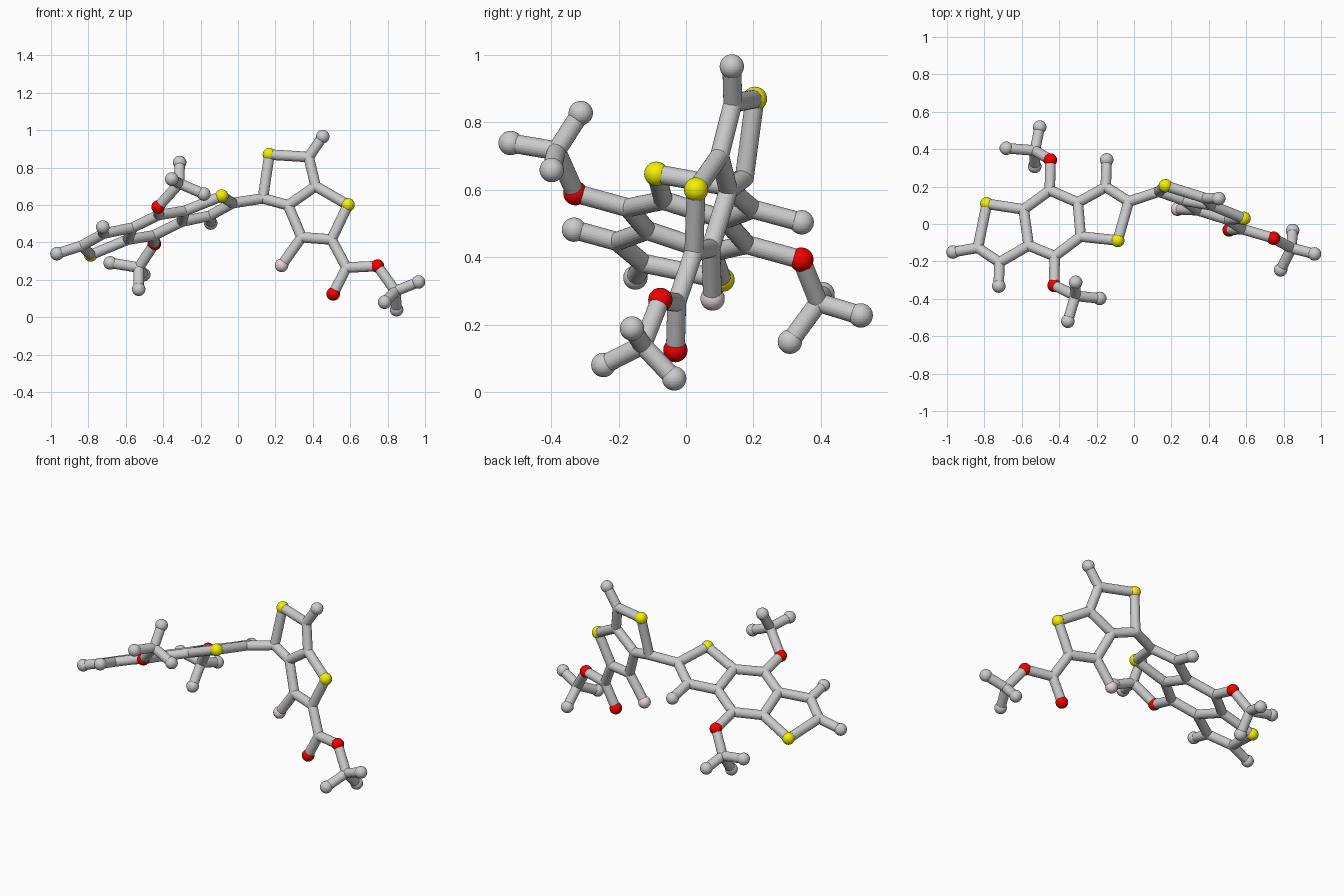
import bpy, bmesh
from mathutils import Vector, Matrix

if "Cube" in bpy.data.objects:
    bpy.data.objects.remove(bpy.data.objects["Cube"])

STICK_R, BALL_R = 0.028, 0.036


def material(name, rgb):
    m = bpy.data.materials.new(name)
    m.diffuse_color = (*rgb, 1)
    m.use_nodes = True
    m.node_tree.nodes["Principled BSDF"].inputs["Base Color"].default_value = m.diffuse_color
    return m


YELLOW = material("yellow", (0.9, 0.88, 0.0))
RED = material("red", (0.9, 0.0, 0.0))
PINK = material("pale_pink", (0.8, 0.67, 0.69))


def finish(name, bm, mat=None):
    me = bpy.data.meshes.new(name)
    bm.to_mesh(me)
    bm.free()
    ob = bpy.data.objects.new(name, me)
    bpy.context.collection.objects.link(ob)
    if mat:
        me.materials.append(mat)
    return ob


def ball(name, pos, r, mat=None):
    bm = bmesh.new()
    bmesh.ops.create_uvsphere(bm, u_segments=32, v_segments=20, radius=r,
                              matrix=Matrix.Translation(pos))
    finish(name, bm, mat)


def stick(name, a, b):
    d = b - a
    bm = bmesh.new()
    rot = d.to_track_quat('Z', 'Y').to_matrix().to_4x4()
    bmesh.ops.create_cone(bm, cap_ends=True, segments=24, radius1=STICK_R, radius2=STICK_R,
                          depth=d.length, matrix=Matrix.Translation((a + b) / 2) @ rot)
    finish(name, bm)


def flat_left(x, y):       # plane of the long three-ring unit
    return Vector((x, y, 0.654 + 0.369 * x - 0.283 * y))


def flat_right(x, z):      # plane of the upright two-ring unit
    return Vector((x, 0.0993 - 0.3006 * x + 0.179 * z, z))


P = {}
# three-ring unit; first letter: c joint, t grey tip, s sulfur, o oxygen, f fluorine
for n, x, y in [
    ("s1", -.787, .108), ("c1", -.835, -.127), ("c2", -.72, -.205), ("c3", -.563, -.115),
    ("c4", -.59, .078), ("c5", -.45, .18), ("c6", -.30, .115), ("c7", -.285, -.067),
    ("c8", -.424, -.172), ("c9", -.151, .198), ("c10", -.028, .12), ("s2", -.087, -.088),
    ("t1", -.968, -.15), ("t2", -.723, -.332), ("t3", -.146, .343),
    ("o1", -.447, .342), ("o2", -.427, -.328),
]:
    P[n] = flat_left(x, y)
# two-ring unit and ester
for n, x, z in [
    ("c11", .133, .635), ("s3", .168, .869), ("c12", .378, .856), ("c13", .415, .70),
    ("c14", .268, .598), ("c15", .34, .427), ("c16", .50, .415), ("s4", .588, .60),
    ("t4", .453, .965), ("f1", .233, .277), ("c17", .58, .265), ("o3", .509, .124),
    ("o4", .746, .273), ("c18", .842, .139),
]:
    P[n] = flat_right(x, z)
# branched end groups
for n, p in {
    "c19": (-.53, .393, .265), "t5": (-.504, .518, .227), "t6": (-.683, .405, .29),
    "t7": (-.531, .308, .149),
    "c20": (-.314, -.384, .715), "t8": (-.312, -.312, .827), "t9": (-.183, -.398, .658),
    "t10": (-.354, -.52, .738),
    "t11": (.965, -.16, .188), "t12": (.784, -.245, .08), "t13": (.848, -.035, .04),
}.items():
    P[n] = Vector(p)

# balls
KIND = {"c": ("joint", STICK_R, None), "t": ("end_ball", BALL_R, None),
        "s": ("sulfur_ball", BALL_R, YELLOW), "o": ("oxygen_ball", BALL_R, RED),
        "f": ("fluorine_ball", BALL_R, PINK)}
for n, p in P.items():
    label, r, mat = KIND[n[0]]
    ball(f"{label}_{n[1:]}", p, r, mat)

# sticks, written as chains
CHAINS = """s1 c1 c2 c3 c4 s1|c4 c5 c6 c7 c8 c3|c6 c9 c10 s2 c7|t1 c1|t2 c2|t3 c9
c5 o1 c19 t5|t6 c19 t7|c8 o2 c20 t8|t9 c20 t10|c10 c11 s3 c12 c13 c14 c11
c13 s4 c16 c15 c14|c12 t4|c15 f1|c16 c17 o3|c17 o4 c18 t11|t12 c18 t13"""
for chain in CHAINS.replace("\n", "|").split("|"):
    names = chain.split()
    for a, b in zip(names, names[1:]):
        stick(f"stick_{a}_{b}", P[a], P[b])
